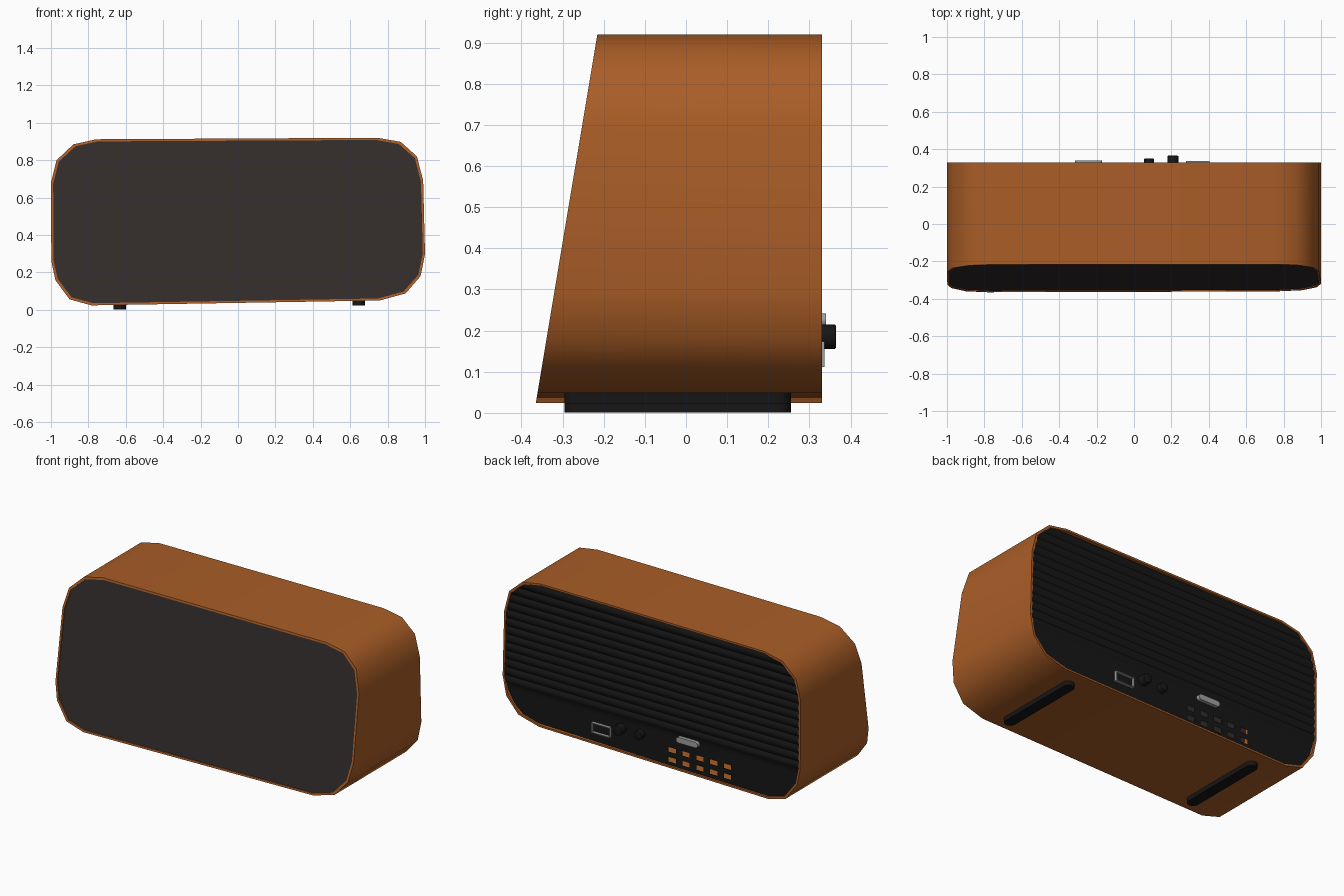
import bpy, bmesh, math
from mathutils import Matrix, Vector

if "Cube" in bpy.data.objects:
    bpy.data.objects.remove(bpy.data.objects["Cube"])

# Slightly leaning rounded outline (x, z), seen from the front
OUT = [(-.757, .912), (-.88, .885), (-.97, .80), (-1.0, .68),
       (-.998, .26), (-.976, .158), (-.90, .056), (-.783, .024),
       (.757, .05), (.896, .088), (.976, .18), (1.0, .297),
       (.99, .69), (.957, .82), (.87, .898), (.746, .92)]
INN = [(x * .988, .47 + (z - .47) * .974) for x, z in OUT]
BACK = .33


def front_y(z):
    return -.365 + (z - .024) * .167


def mat(name, r, g, b):
    m = bpy.data.materials.new(name)
    m.diffuse_color = (r, g, b, 1)
    m.use_nodes = True
    m.node_tree.nodes["Principled BSDF"].inputs["Base Color"].default_value = m.diffuse_color
    return m


ORANGE = mat("orange_shell", .40, .11, .02)
FABRIC = mat("grille_cloth", .032, .025, .024)
BLACK = mat("black_plastic", .008, .008, .008)
METAL = mat("metal", .35, .35, .35)


def finish(name, bm, material, angle=40):
    bmesh.ops.recalc_face_normals(bm, faces=bm.faces)
    me = bpy.data.meshes.new(name)
    bm.to_mesh(me)
    bm.free()
    ob = bpy.data.objects.new(name, me)
    bpy.context.collection.objects.link(ob)
    me.materials.append(material)
    bpy.ops.object.select_all(action='DESELECT')
    ob.select_set(True)
    bpy.context.view_layer.objects.active = ob
    bpy.ops.object.shade_smooth_by_angle(angle=math.radians(angle))
    return ob


def prism(name, pts, vec, material):
    """Extrude a closed outline along vec."""
    bm = bmesh.new()
    f = bm.faces.new([bm.verts.new(p) for p in pts])
    r = bmesh.ops.extrude_face_region(bm, geom=[f])
    bmesh.ops.translate(bm, vec=vec, verts=[v for v in r['geom'] if isinstance(v, bmesh.types.BMVert)])
    return finish(name, bm, material)


def stadium(length, radius, n=8):
    """Pill outline along the first axis."""
    h = length / 2 - radius
    pts = []
    for s in (1, -1):
        for i in range(n + 1):
            a = -math.pi / 2 + math.pi * i / n
            pts.append((s * (h + radius * math.cos(a)), s * radius * math.sin(a)))
    return pts


# Shell: open tube with a slanted front edge
bm = bmesh.new()
loops = [[bm.verts.new((x, y if y else front_y(z), z)) for x, z in o]
         for o, y in ((OUT, None), (OUT, BACK), (INN, BACK), (INN, None))]
n = len(OUT)
for k in range(4):
    a, b = loops[k], loops[(k + 1) % 4]
    for i in range(n):
        j = (i + 1) % n
        bm.faces.new((a[i], a[j], b[j], b[i]))
finish("shell", bm, ORANGE)

# Front grille, a little behind the rim
prism("front_grille", [(x, front_y(z) + .006, z) for x, z in INN], (0, .02, 0), FABRIC)


# Back panel: corrugated above, flat with vent openings below
def span(z):
    xs = []
    for i in range(n):
        (x0, z0), (x1, z1) = INN[i], INN[(i + 1) % n]
        if min(z0, z1) <= z <= max(z0, z1) and z0 != z1:
            xs.append(x0 + (x1 - x0) * (z - z0) / (z1 - z0))
    return min(xs), max(xs)


VENT_X = [-.13 - .093 * i for i in range(5)]
VENT_Z = [.08, .14]
cols = sorted([-1, 1] + [x + s for x in VENT_X for s in (-.024, .024)])
rows = [.037, .048, .22] + [z + s for z in VENT_Z for s in (-.014, .014)]
rows += [.25 + .05 * i / 6 for i in range(79)] + [INN[0][1] - .001]
rows.sort()
bm = bmesh.new()
grid = []
for z in rows:
    lo, hi = span(z)
    y = .318
    if .25 < z < .9:
        y += .009 * abs(math.sin(math.pi * (z - .25) / .05))
    grid.append([bm.verts.new((min(max(x, lo), hi), y, z)) for x in cols])
for r in range(len(rows) - 1):
    zc = (rows[r] + rows[r + 1]) / 2
    for c in range(len(cols) - 1):
        xc = (cols[c] + cols[c + 1]) / 2
        if any(abs(zc - v) < .013 for v in VENT_Z) and any(abs(xc - v) < .02 for v in VENT_X):
            continue
        bm.faces.new((grid[r][c], grid[r][c + 1], grid[r + 1][c + 1], grid[r + 1][c]))
bmesh.ops.remove_doubles(bm, verts=bm.verts, dist=.0005)
finish("back_panel", bm, BLACK)

# Two long feet following the sloping underside
for side, x0, top in (("left", -.633, .03), ("right", .645, .051)):
    pts = [(x0 + v, u - .02, top - .029) for u, v in stadium(.55, .033)]
    prism(side + "_foot", pts, (0, 0, .031), BLACK)


# Knobs on the back
def knob(name, x, z, r, y1):
    bm = bmesh.new()
    bmesh.ops.create_cone(bm, cap_ends=True, segments=24, radius1=r, radius2=r, depth=y1 - .31,
                          matrix=Matrix.Translation((x, (y1 + .31) / 2, z)) @ Matrix.Rotation(math.pi / 2, 4, 'X'))
    rim = [e for e in bm.edges if all(v.co.y > y1 - .001 for v in e.verts)]
    bmesh.ops.bevel(bm, geom=rim, offset=.005, segments=2, affect='EDGES', profile=.5)
    finish(name, bm, BLACK)


knob("volume_knob", .208, .185, .03, .365)
knob("audio_jack", .08, .185, .027, .35)

# Pill-shaped switch
prism("pill_switch", [(-.243 + u, .312, .225 + v) for u, v in stadium(.146, .017)], (0, .028, 0), METAL)

# Socket: box with a recessed opening
bm = bmesh.new()
bmesh.ops.create_cube(bm, size=1, matrix=Matrix.Translation((.34, .322, .142)) @ Matrix.Diagonal((.125, .028, .062, 1)))
face = max(bm.faces, key=lambda f: f.calc_center_median().y)
bmesh.ops.inset_region(bm, faces=[face], thickness=.007)
r = bmesh.ops.extrude_discrete_faces(bm, faces=[face])
inner = r['faces'][0]
ring = list(inner.verts)
bmesh.ops.translate(bm, vec=Vector((0, -.02, 0)), verts=ring)
inner.material_index = 1
socket = finish("socket", bm, METAL)
socket.data.materials.append(BLACK)
